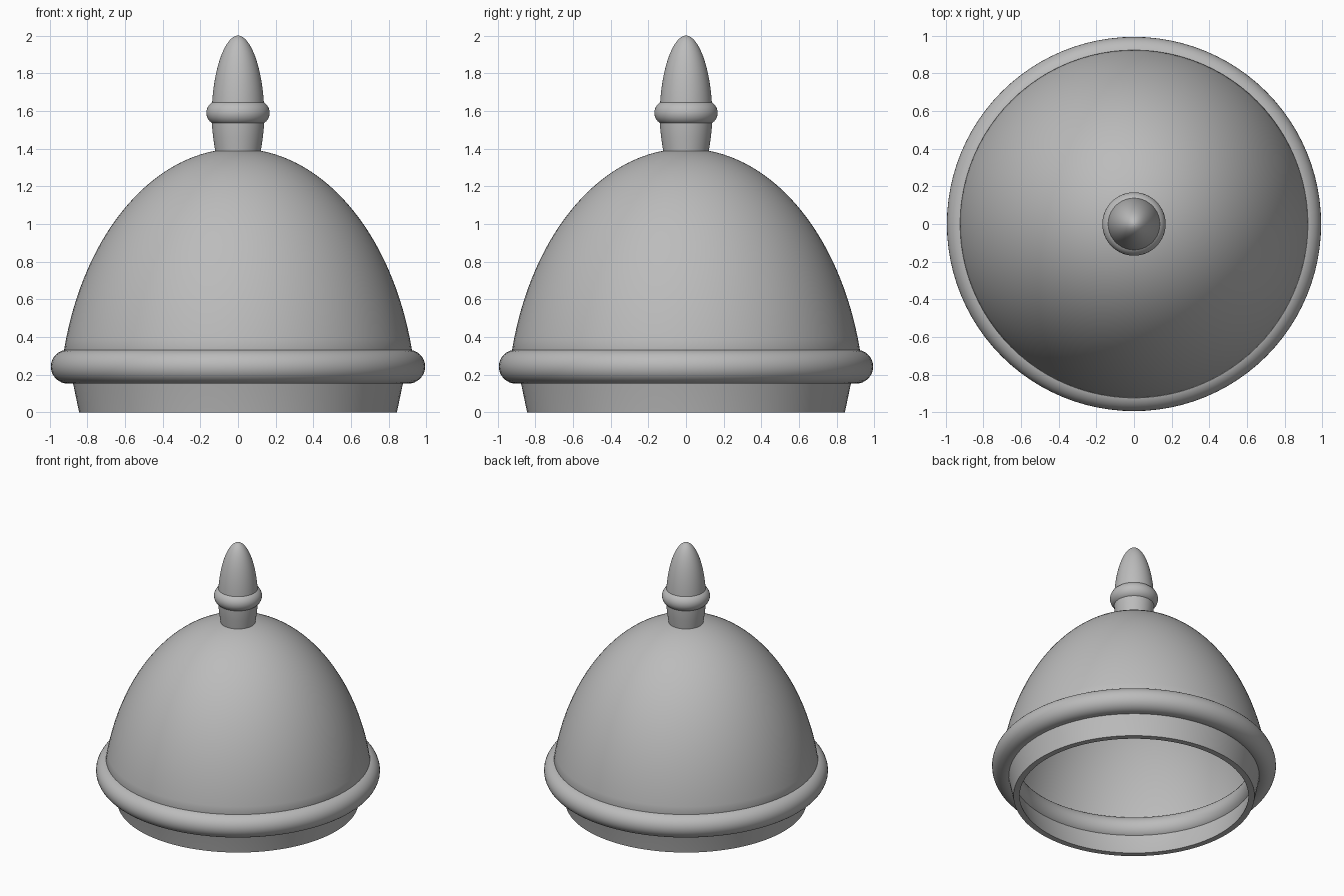
import bpy
import math

cube = bpy.data.objects.get("Cube")
if cube:
    bpy.data.objects.remove(cube)

GREY = (0.5, 0.5, 0.5, 1)
mat = bpy.data.materials.new("plain_grey")
mat.use_nodes = True
mat.diffuse_color = GREY
mat.node_tree.nodes["Principled BSDF"].inputs["Base Color"].default_value = GREY


def finish(obj, name):
    obj.name = name
    obj.data.materials.append(mat)
    bpy.ops.object.select_all(action="DESELECT")
    bpy.context.view_layer.objects.active = obj
    obj.select_set(True)
    bpy.ops.object.shade_smooth_by_angle(angle=math.radians(40))


def lathe(name, profile, steps=96):
    """Turn an (r, z) profile around z; points on the axis become poles."""
    verts, rings, faces = [], [], []
    for r, z in profile:
        count = steps if r > 1e-5 else 1
        start = len(verts)
        for i in range(count):
            a = math.tau * i / steps
            verts.append((r * math.cos(a), r * math.sin(a), z))
        rings.append([start + i % count for i in range(steps)])
    for low, high in zip(rings, rings[1:]):
        for i in range(steps):
            j = (i + 1) % steps
            face = (low[i], low[j], high[j], high[i])
            faces.append(tuple(dict.fromkeys(face)))
    mesh = bpy.data.meshes.new(name)
    mesh.from_pydata(verts, [], faces)
    obj = bpy.data.objects.new(name, mesh)
    bpy.context.collection.objects.link(obj)
    finish(obj, name)


def ring(name, major, minor, z):
    bpy.ops.mesh.primitive_torus_add(
        major_radius=major, minor_radius=minor, location=(0, 0, z),
        major_segments=96, minor_segments=32)
    finish(bpy.context.object, name)


def arc(radius, height, start, steps=32):
    """Elliptical dome profile from height start up to the axis."""
    t0 = math.asin(start / height)
    ts = [t0 + (math.pi / 2 - t0) * i / steps for i in range(steps + 1)]
    return [(radius * math.cos(t), height * math.sin(t)) for t in ts]


# Hollow cover: inner skin from the crown down, flat rim, outer skin back up
inner = [(0.80, 0)] + arc(0.91, 1.36, 0.30)
outer = [(0.843, 0), (0.875, 0.153)] + arc(0.95, 1.40, 0.33)
lathe("dome_shell", inner[::-1] + outer)

# Rounded band round the lower edge
ring("lower_band", 0.903, 0.09, 0.243)

# Finial: flared neck, collar and pointed knob
lathe("finial_neck", [(0, 1.37), (0.119, 1.37), (0.123, 1.40), (0.132, 1.46),
                      (0.139, 1.53), (0.14, 1.59), (0, 1.59)])
ring("finial_collar", 0.103, 0.065, 1.59)
knob = [(0.14 * math.cos(t) ** 1.05, 1.56 + 0.44 * math.sin(t))
        for t in (math.pi / 2 * i / 24 for i in range(24))]
lathe("finial_knob", [(0, 1.56)] + knob + [(0, 2.0)])
